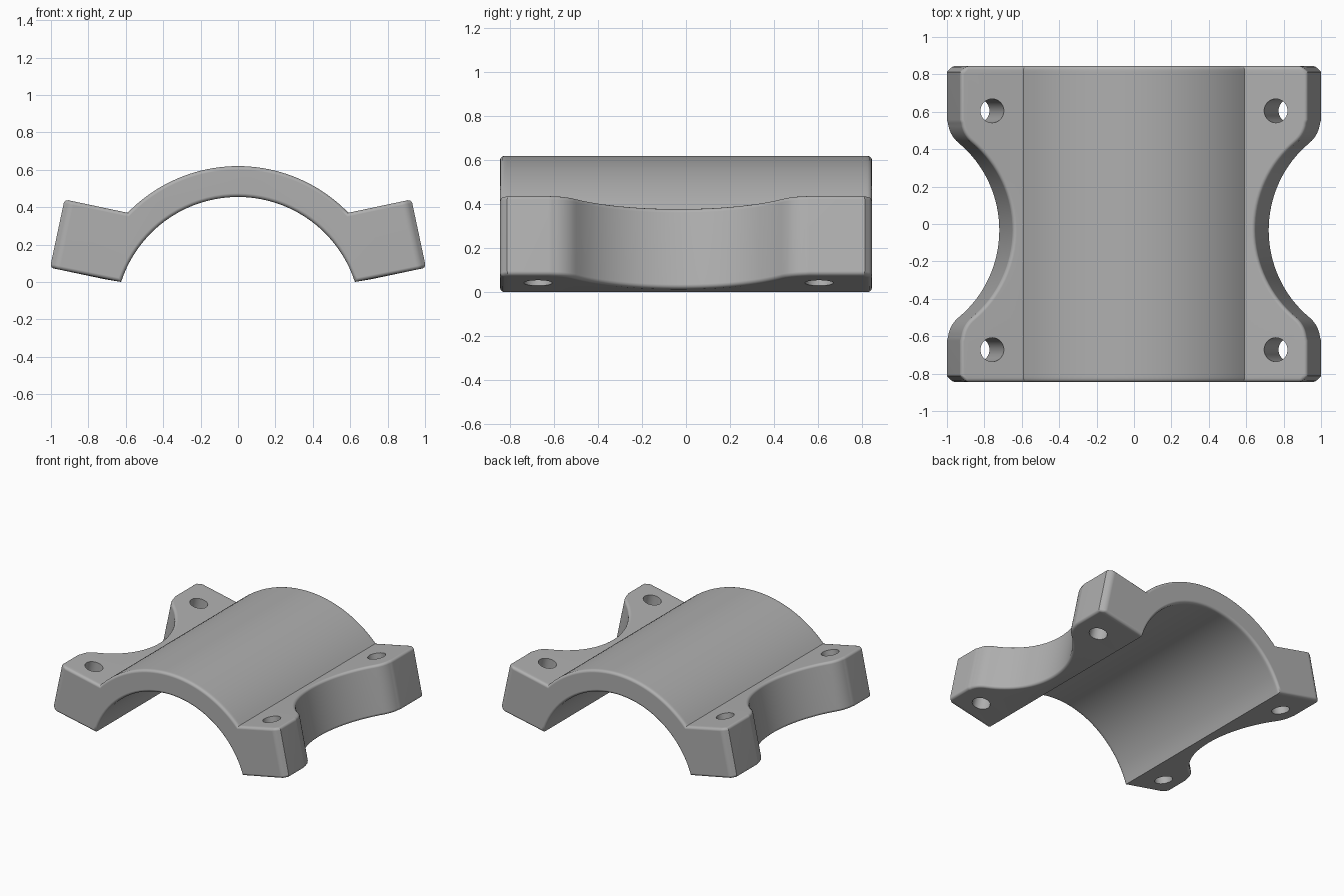
import bpy, bmesh, math
from mathutils import Vector, Matrix

cube = bpy.data.objects.get("Cube")
if cube:
    bpy.data.objects.remove(cube)

HALF = 0.845            # half length along y
TILT = math.radians(12)  # upward tilt of the flanges
WAIST_Y = -0.033        # middle of the side scoops
ARC = 40                # segments of the bridge arcs
ALONG = Vector((math.cos(TILT), 0, math.sin(TILT)))
DOWN = Vector((math.sin(TILT), 0, -math.cos(TILT)))
JOINT = Vector((0.59, 0, 0.37))
CHAMFER = 0.033

grey = bpy.data.materials.new("Plain grey")
grey.use_nodes = True
grey.diffuse_color = (0.43, 0.43, 0.43, 1)
grey.node_tree.nodes["Principled BSDF"].inputs["Base Color"].default_value = grey.diffuse_color


def arc(radius, half_width):
    """Points of a bridge arc from left edge to right edge."""
    a = math.asin(half_width / radius)
    return [Vector((radius * math.sin(t), 0, radius * math.cos(t) - 0.202))
            for t in (a * (2 * i / ARC - 1) for i in range(ARC + 1))]


def scoop_rows():
    """(y, depth) pairs: end chamfers, outer fillets and the large scoop arc."""
    big, fillet, turn = 0.6, 0.16, math.radians(51)
    half = []
    for i in range(17):
        t = turn * i / 16
        half.append((big * math.sin(t), 0.287 - big * (1 - math.cos(t))))
    y1, d1 = half[-1]
    for i in range(1, 9):
        t = turn * (1 - i / 8)
        y = y1 + fillet * (math.sin(turn) - math.sin(t))
        half.append((y, d1 - fillet * (math.cos(t) - math.cos(turn))))
    half[-1] = (half[-1][0], 0)
    middle = [(-y, d) for y, d in reversed(half[1:])] + half
    rows = [(y + WAIST_Y, max(d, 0)) for y, d in middle]
    ends = [(-HALF, CHAMFER), (CHAMFER - HALF, 0)]
    return ends + rows + [(-y, d) for y, d in reversed(ends)]


def section(y, depth):
    """Closed cross-section with the flange ends pulled in by depth."""
    top = JOINT + ALONG * (0.345 - depth)
    low = top + DOWN * 0.373
    flip = Vector((-1, 1, 1))
    pts = arc(0.822, JOINT.x) + [top, low] + arc(0.657, 0.625)[::-1]
    pts += [low * flip, top * flip]
    return [Vector((p.x, y, p.z)) for p in pts]


# Clamp body: loft the sections from front to back
bm = bmesh.new()
rings = [[bm.verts.new(p) for p in section(*row)] for row in scoop_rows()]
count = len(rings[0])
for a, b in zip(rings, rings[1:]):
    for i in range(count):
        j = (i + 1) % count
        bm.faces.new((a[i], b[i], b[j], a[j]))
caps = [bm.faces.new(rings[0]), bm.faces.new(rings[-1][::-1])]
bmesh.ops.recalc_face_normals(bm, faces=bm.faces)

# Soften the end rims and the outer flange edges
rim = {e for f in caps for e in f.edges}
for i in (ARC + 1, ARC + 2, count - 2, count - 1):
    for a, b in zip(rings, rings[1:]):
        rim.add(bm.edges.get((a[i], b[i])))
bmesh.ops.bevel(bm, geom=list(rim), offset=0.02, offset_type='OFFSET',
                segments=3, profile=0.5, affect='EDGES', clamp_overlap=False)

mesh = bpy.data.meshes.new("clamp_body")
bm.to_mesh(mesh)
bm.free()
body = bpy.data.objects.new("clamp_body", mesh)
bpy.context.collection.objects.link(body)
mesh.materials.append(grey)

# Bolt holes square to the tilted flanges
bm = bmesh.new()
for side in (-1, 1):
    for y in (-0.672, 0.605):
        centre = JOINT + ALONG * 0.172 + DOWN * 0.186
        place = Matrix.Translation((side * centre.x, y, centre.z))
        spin = Matrix.Rotation(-side * TILT, 4, 'Y')
        bmesh.ops.create_cone(bm, cap_ends=True, segments=40, radius1=0.064,
                              radius2=0.064, depth=0.7, matrix=place @ spin)
cut_mesh = bpy.data.meshes.new("bolt_hole_cutter")
bm.to_mesh(cut_mesh)
bm.free()
cut_mesh.materials.append(grey)
cutter = bpy.data.objects.new("bolt_hole_cutter", cut_mesh)
bpy.context.collection.objects.link(cutter)
cutter.hide_render = True
cutter.hide_viewport = True

holes = body.modifiers.new("bolt_holes", 'BOOLEAN')
holes.operation = 'DIFFERENCE'
holes.solver = 'EXACT'
holes.object = cutter

# Apply the holes, then shade smoothly with sharp edges kept
bpy.context.view_layer.update()
graph = bpy.context.evaluated_depsgraph_get()
body.data = bpy.data.meshes.new_from_object(body.evaluated_get(graph))
body.modifiers.clear()
bpy.data.objects.remove(cutter)
for o in bpy.context.selected_objects:
    o.select_set(False)
body.select_set(True)
bpy.context.view_layer.objects.active = body
bpy.ops.object.shade_smooth_by_angle(angle=math.radians(32))
weighted = body.modifiers.new("even_shading", 'WEIGHTED_NORMAL')
weighted.keep_sharp = True
